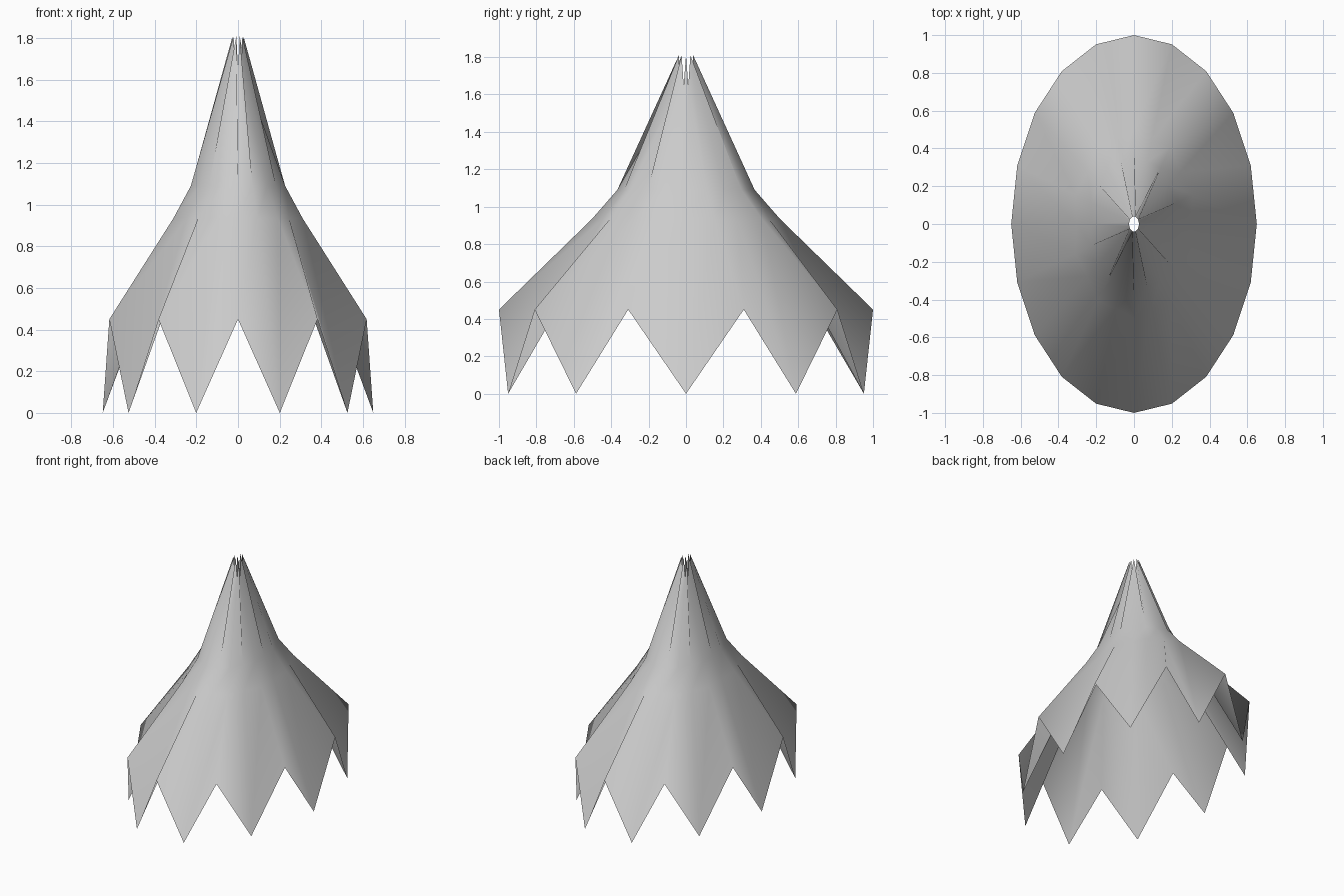
import bpy, math

cube = bpy.data.objects.get("Cube")
if cube:
    bpy.data.objects.remove(cube)

SIDES = 20             # alternating pleat lines
ASPECT = 0.65          # the plan is an ellipse, longest along y

# Profiles (radius, height) from hem to crown
# point line: low hem tips, inner fold of the skirt, ridge of the spire
point_line = [(1.0, 0.0), (0.467, 0.935), (0.348, 1.09), (0.04, 1.81)]
# notch line: raised hem notches, outer fold of the skirt, valley of the spire
notch_line = [(1.0, 0.45), (0.502, 0.935), (0.367, 1.09), (0.04, 1.65)]

verts = []
for i in range(SIDES):
    a = math.tau * i / SIDES
    for r, z in (notch_line if i % 2 else point_line):
        verts.append((ASPECT * r * math.cos(a), r * math.sin(a), z))

# Panels between neighbouring pleat lines
rows = len(point_line)
faces = []
for i in range(SIDES):
    here, after = i * rows, (i + 1) % SIDES * rows
    for k in range(rows - 1):
        faces.append((here + k, after + k, after + k + 1, here + k + 1))

mesh = bpy.data.meshes.new("pleated_canopy")
mesh.from_pydata(verts, [], faces)
mesh.shade_smooth()
canopy = bpy.data.objects.new("pleated_canopy", mesh)
bpy.context.collection.objects.link(canopy)

# Plain grey cloth
grey = bpy.data.materials.new("light_grey")
grey.use_nodes = True
colour = (0.6, 0.6, 0.6, 1)
grey.diffuse_color = colour
grey.node_tree.nodes["Principled BSDF"].inputs["Base Color"].default_value = colour
mesh.materials.append(grey)
